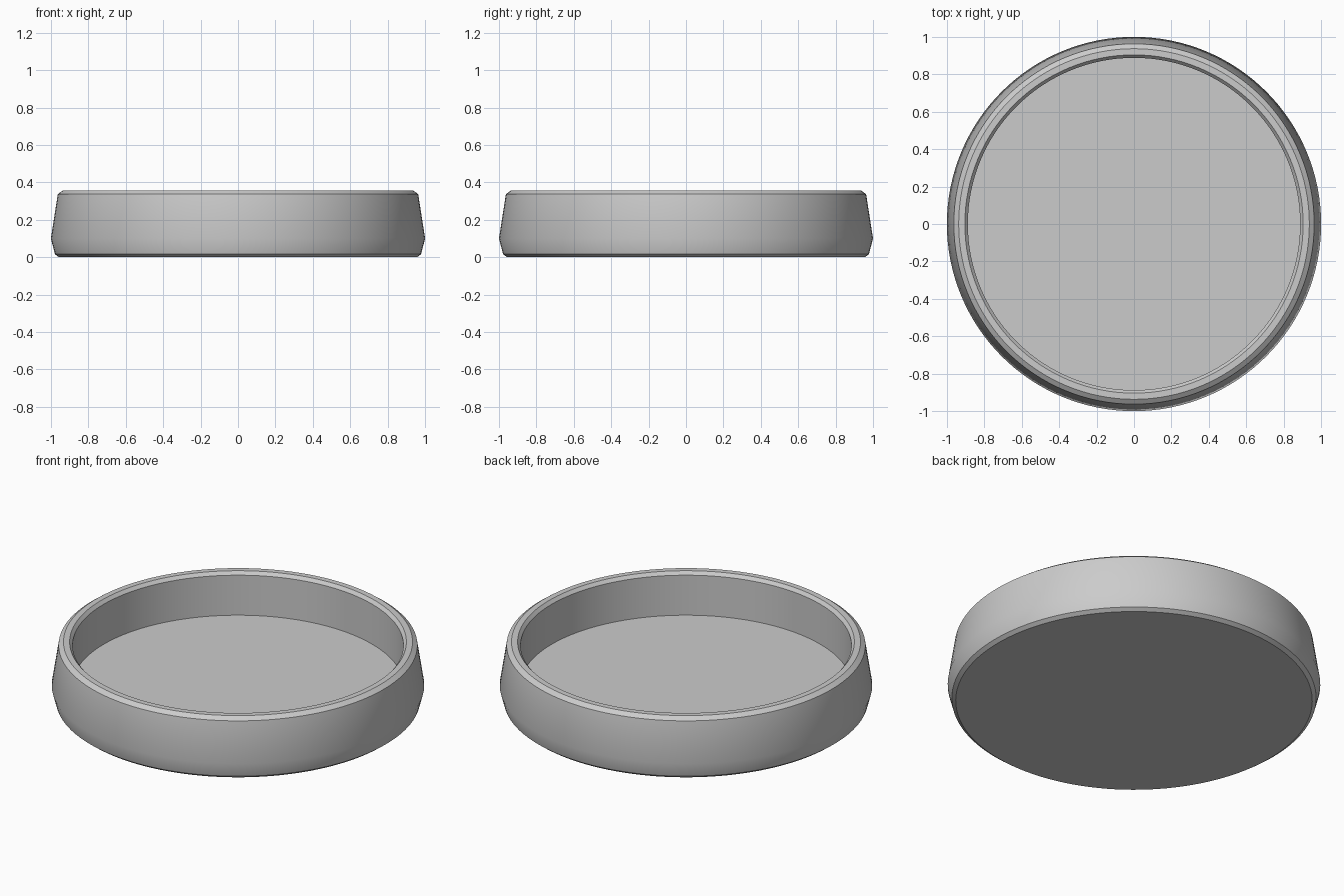
import bpy
import bmesh
import math
from mathutils import Vector

cube = bpy.data.objects.get("Cube")
if cube:
    bpy.data.objects.remove(cube, do_unlink=True)

# Single flat grey
grey = bpy.data.materials.new("light grey")
grey.use_nodes = True
colour = (0.6, 0.6, 0.6, 1)
grey.diffuse_color = colour
grey.node_tree.nodes["Principled BSDF"].inputs["Base Color"].default_value = colour


def lathe(name, profile, material, steps=128):
    """Revolve a (radius, height) profile around z."""
    bm = bmesh.new()
    verts = [bm.verts.new((r, 0, z)) for r, z in profile]
    edges = [bm.edges.new(pair) for pair in zip(verts, verts[1:])]
    bmesh.ops.spin(bm, geom=verts + edges, cent=Vector(), axis=Vector((0, 0, 1)),
                   angle=math.tau, steps=steps)
    bmesh.ops.remove_doubles(bm, verts=bm.verts, dist=0.0001)
    # Close the base and the inner floor with flat discs
    bmesh.ops.holes_fill(bm, edges=[e for e in bm.edges if e.is_boundary], sides=0)
    bmesh.ops.recalc_face_normals(bm, faces=bm.faces)
    mesh = bpy.data.meshes.new(name)
    bm.to_mesh(mesh)
    bm.free()
    mesh.materials.append(material)
    obj = bpy.data.objects.new(name, mesh)
    bpy.context.collection.objects.link(obj)
    bpy.ops.object.select_all(action="DESELECT")
    obj.select_set(True)
    bpy.context.view_layer.objects.active = obj
    bpy.ops.object.shade_smooth_by_angle(angle=math.radians(30))
    return obj


# Shallow round tray: base edge, bulging wall, chamfered rim, inner wall
lathe("round_tray", [
    (0.957, 0), (0.978, 0.016), (1.0, 0.10),
    (0.963, 0.337), (0.937, 0.356),
    (0.904, 0.356), (0.888, 0.337), (0.888, 0.10),
], grey)
